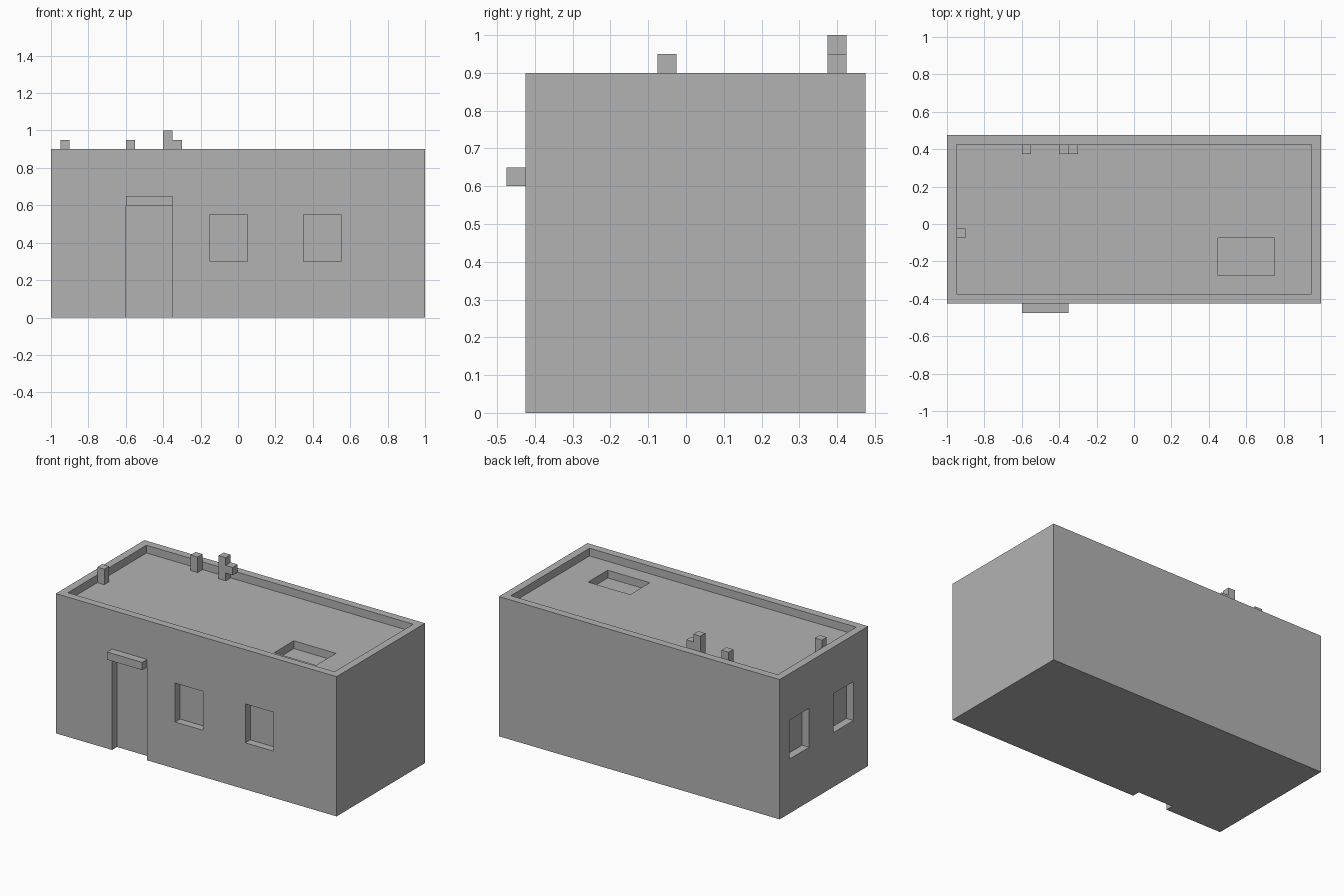
import bpy
from mathutils import Vector

cube = bpy.data.objects.get("Cube")
if cube:
    bpy.data.objects.remove(cube, do_unlink=True)

# Single plaster colour
GREY = (0.45, 0.45, 0.45, 1.0)
plaster = bpy.data.materials.new("grey_plaster")
plaster.use_nodes = True
plaster.diffuse_color = GREY
for node in plaster.node_tree.nodes:
    if node.type == 'BSDF_PRINCIPLED':
        node.inputs["Base Color"].default_value = GREY


def box(name, low, high):
    """Axis-aligned box between two corners."""
    low, high = Vector(low), Vector(high)
    bpy.ops.mesh.primitive_cube_add(size=1, location=(low + high) / 2)
    obj = bpy.context.object
    obj.name = name
    obj.scale = high - low
    bpy.ops.object.transform_apply(location=False, rotation=False, scale=True)
    obj.data.materials.append(plaster)
    return obj


def carve(target, low, high):
    """Cut a box-shaped recess out of the target."""
    cutter = box("cutter", low, high)
    cutter.hide_render = True
    mod = target.modifiers.new("recess", 'BOOLEAN')
    mod.operation = 'DIFFERENCE'
    mod.solver = 'EXACT'
    mod.object = cutter
    bpy.context.view_layer.objects.active = target
    bpy.ops.object.modifier_apply(modifier=mod.name)
    bpy.data.objects.remove(cutter, do_unlink=True)


T = 0.05                       # wall thickness, recess depth and beam width
FRONT, BACK, TOP = -0.425, 0.475, 0.9
ROOF = TOP - T

# House block with sunken roof and roof hatch
house = box("house_walls", (-1, FRONT, 0), (1, BACK, TOP))
carve(house, (-1 + T, FRONT + T, ROOF), (1 - T, BACK - T, TOP + T))
carve(house, (0.45, -0.275, ROOF - T), (0.75, -0.075, TOP))

# Doorway and front windows
carve(house, (-0.6, FRONT - T, -T), (-0.35, FRONT + T, 0.6))
for x in (-0.15, 0.35):
    carve(house, (x, FRONT - T, 0.3), (x + 0.2, FRONT + T, 0.55))

# Side windows
for y in (-0.275, 0.175):
    carve(house, (-1 - T, y, 0.35), (-1 + T, y + 0.2, 0.6))

# Door lintel
box("door_lintel", (-0.6, FRONT - T, 0.6), (-0.35, FRONT, 0.65))

# Roof posts and the pipe arm
for name, x, y, bottom, top in (
        ("side_post", -0.95, -0.075, ROOF, 0.95),
        ("short_back_post", -0.6, 0.375, ROOF, 0.95),
        ("tall_back_post", -0.4, 0.375, ROOF, 1.0),
        ("post_arm", -0.35, 0.375, TOP, 0.95)):
    box(name, (x, y, bottom), (x + T, y + T, top))
